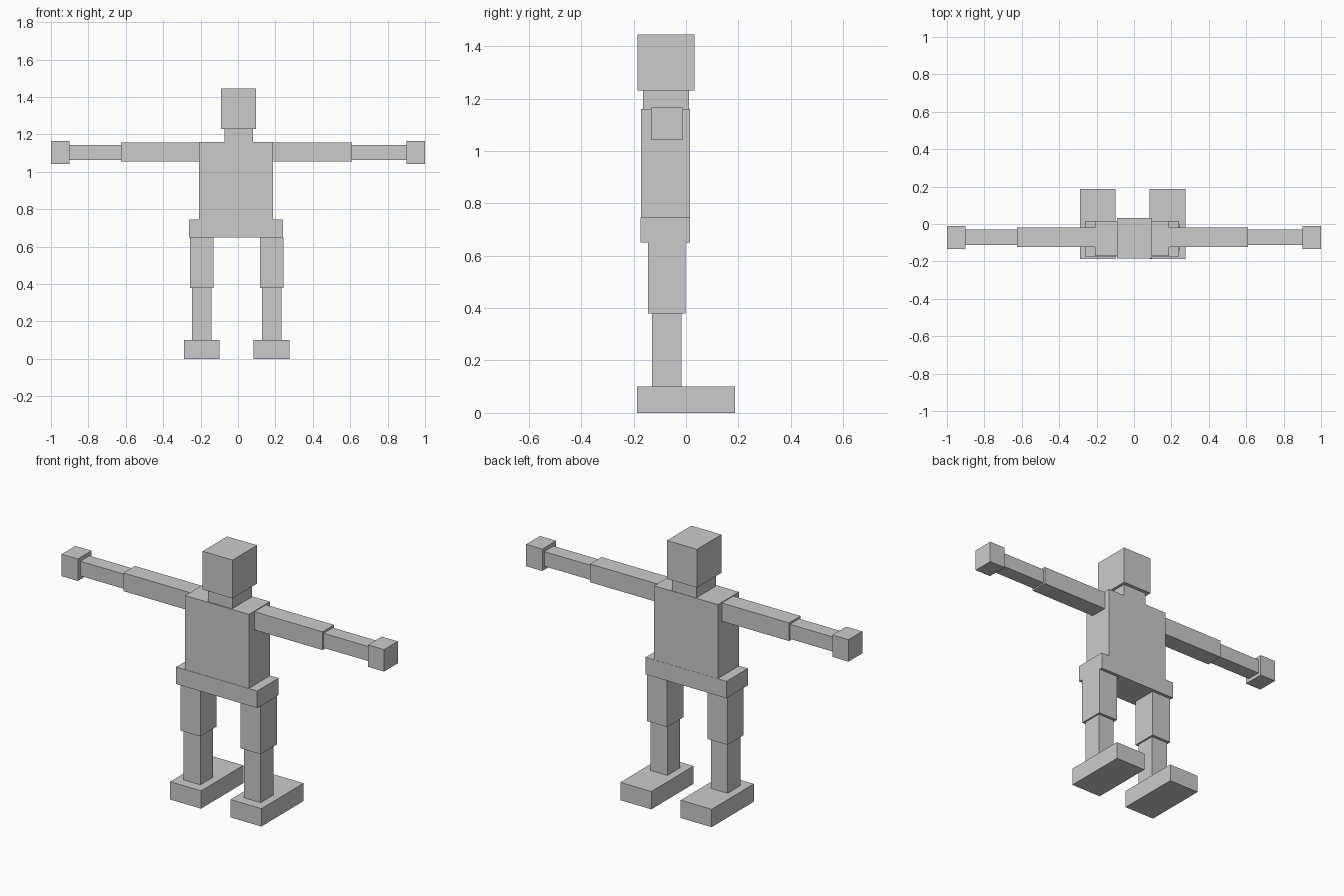
import bpy

cube = bpy.data.objects.get("Cube")
if cube:
    bpy.data.objects.remove(cube, do_unlink=True)

# Single flat grey
grey = bpy.data.materials.new("light_grey")
grey.use_nodes = True
colour = (0.6, 0.6, 0.6, 1.0)
grey.diffuse_color = colour
grey.node_tree.nodes["Principled BSDF"].inputs["Base Color"].default_value = colour


def box(name, x, y, z):
    """Box filling the given (low, high) span on each axis."""
    spans = (x, y, z)
    bpy.ops.mesh.primitive_cube_add(size=1, location=[(a + b) / 2 for a, b in spans])
    ob = bpy.context.object
    ob.name = ob.data.name = name
    ob.scale = [b - a for a, b in spans]
    bpy.ops.object.transform_apply(location=False, rotation=False, scale=True)
    ob.data.materials.append(grey)
    return ob


# Head, neck and body
box("head", (-0.09, 0.096), (-0.185, 0.032), (1.23, 1.445))
box("neck", (-0.072, 0.08), (-0.165, 0.012), (1.16, 1.23))
box("torso", (-0.208, 0.188), (-0.172, 0.015), (0.745, 1.16))
box("hips", (-0.262, 0.24), (-0.174, 0.016), (0.65, 0.745))

# Arms, held straight out: shoulder, elbow, wrist and fingertip positions along x
arms = {"left": (0.188, 0.61, 0.9, 1.0), "right": (-0.208, -0.625, -0.9, -1.0)}
for side, (shoulder, elbow, wrist, tip) in arms.items():
    box(side + "_upper_arm", sorted((shoulder, elbow)), (-0.122, -0.02), (1.054, 1.156))
    box(side + "_forearm", sorted((elbow, wrist)), (-0.112, -0.03), (1.062, 1.144))
    box(side + "_hand", sorted((wrist, tip)), (-0.134, -0.012), (1.042, 1.165))

# Legs and feet
for side, cx in (("left", 0.18), ("right", -0.194)):
    box(side + "_thigh", (cx - 0.062, cx + 0.062), (-0.145, -0.002), (0.38, 0.65))
    box(side + "_shin", (cx - 0.052, cx + 0.052), (-0.13, -0.018), (0.1, 0.38))
    box(side + "_foot", (cx - 0.096, cx + 0.096), (-0.187, 0.187), (0.0, 0.1))
